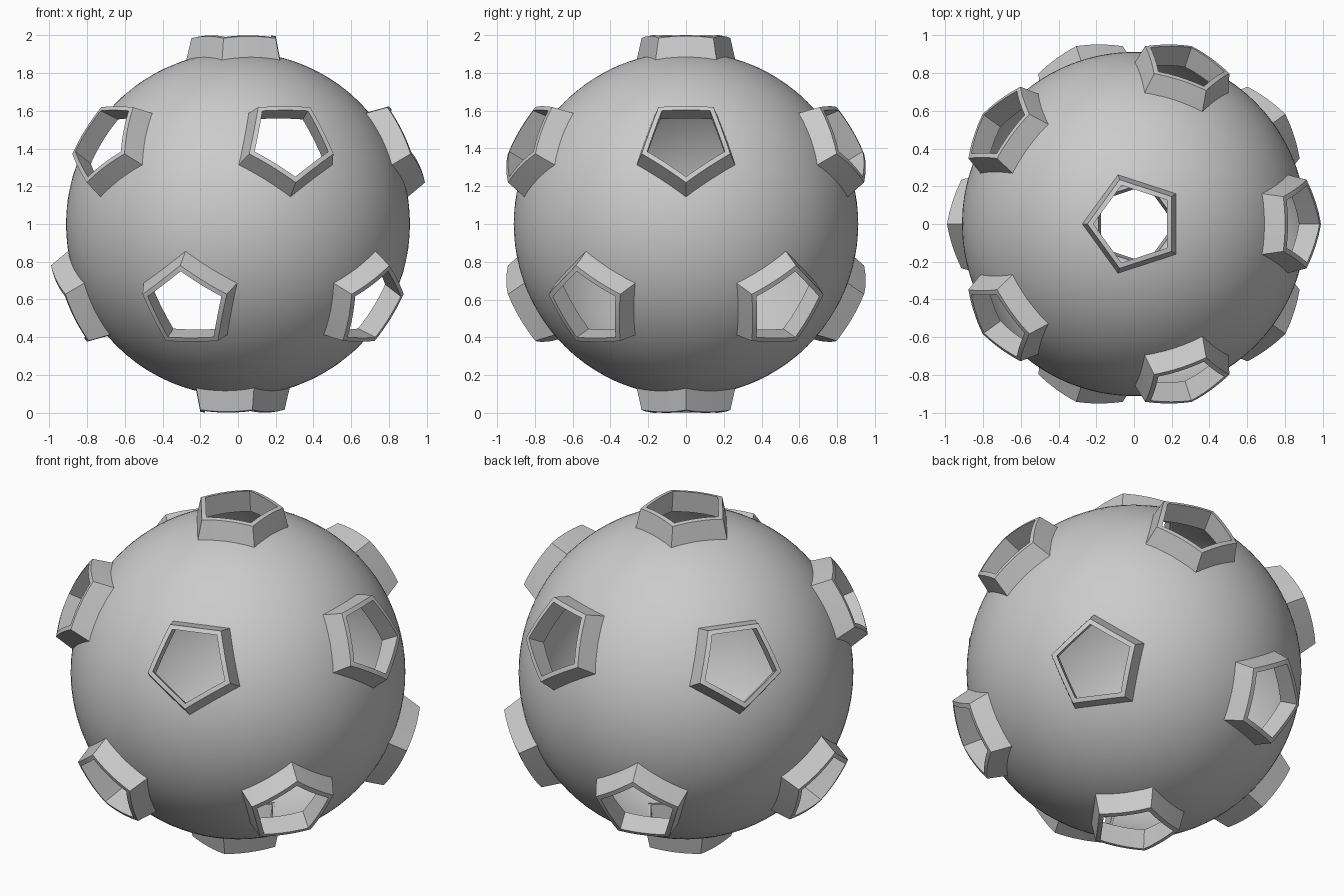
import bpy, bmesh
from math import cos, sin, pi, radians, sqrt, atan
from mathutils import Matrix, Vector

cube = bpy.data.objects.get("Cube")
if cube:
    bpy.data.objects.remove(cube)

CENTRE = Matrix.Translation((0, 0, 1))
OUTER, INNER, TIP = 0.912, 0.892, 1.015   # shell radii and radius of the rims
STEPS = 8                                 # segments along one pentagon side

grey = bpy.data.materials.new("plain_grey")
grey.use_nodes = True
grey.diffuse_color = (0.6, 0.6, 0.6, 1)
grey.node_tree.nodes["Principled BSDF"].inputs["Base Color"].default_value = (0.6, 0.6, 0.6, 1)


def make_object(name, bm):
    bmesh.ops.recalc_face_normals(bm, faces=bm.faces[:])
    mesh = bpy.data.meshes.new(name)
    bm.to_mesh(mesh)
    bm.free()
    mesh.materials.append(grey)
    obj = bpy.data.objects.new(name, mesh)
    bpy.context.collection.objects.link(obj)
    return obj


def smooth(obj):
    bpy.ops.object.select_all(action='DESELECT')
    obj.select_set(True)
    bpy.context.view_layer.objects.active = obj
    bpy.ops.object.shade_smooth_by_angle(angle=radians(30))


def pentagon(radius, steps, turn):
    """Outline points of a pentagon, each side split into equal steps."""
    corners = [Vector((cos(turn + k * 2 * pi / 5), sin(turn + k * 2 * pi / 5), 0)) * radius
               for k in range(5)]
    return [corners[k].lerp(corners[(k + 1) % 5], s / steps)
            for k in range(5) for s in range(steps)]


def on_sphere(p, radius):
    return Vector((p.x, p.y, sqrt(radius ** 2 - p.x ** 2 - p.y ** 2)))


def bridge(bm, a, b):
    n = len(a)
    for i in range(n):
        bm.faces.new((a[i], a[(i + 1) % n], b[(i + 1) % n], b[i]))


# Twelve directions: two poles and two staggered rings of five
tilt = pi / 2 - atan(0.5)
places = [("top_port", Matrix.Identity(4), pi),
          ("bottom_port", Matrix.Rotation(pi, 4, 'Y'), pi)]
for k in range(5):
    spin = k * 2 * pi / 5
    places.append((f"upper_port_{k + 1}",
                   Matrix.Rotation(spin, 4, 'Z') @ Matrix.Rotation(tilt, 4, 'Y'), 0))
    places.append((f"lower_port_{k + 1}",
                   Matrix.Rotation(spin + pi / 5, 4, 'Z') @ Matrix.Rotation(pi - tilt, 4, 'Y'), pi))

# Tapered pentagonal collars with rims that follow a sphere
PROFILE = [(0.277, 0.9), (0.247, TIP), (0.216, TIP), (0.234, INNER)]
for name, turn_to, turn in places:
    bm = bmesh.new()
    rings = [[bm.verts.new(on_sphere(p, r)) for p in pentagon(size, STEPS, turn)]
             for size, r in PROFILE]
    for i in range(len(rings)):
        bridge(bm, rings[i], rings[(i + 1) % len(rings)])
    bm.transform(CENTRE @ turn_to)
    smooth(make_object(name, bm))

# Hollow ball
bm = bmesh.new()
for radius in (OUTER, INNER):
    bmesh.ops.create_icosphere(bm, subdivisions=5, radius=radius, matrix=CENTRE)
shell = make_object("ball_shell", bm)
# Turn the inner skin so that it faces the cavity
bm = bmesh.new()
bm.from_mesh(shell.data)
for f in bm.faces:
    out = f.calc_center_median() - Vector((0, 0, 1))
    if (f.normal.dot(out) > 0) != (out.length > (OUTER + INNER) / 2):
        f.normal_flip()
bm.to_mesh(shell.data)
bm.free()

# Pentagonal cutters open the ball under each collar
bm = bmesh.new()
for name, turn_to, turn in places:
    rings = [[bm.verts.new(CENTRE @ turn_to @ (p + Vector((0, 0, z))))
              for p in pentagon(0.25, 1, turn)] for z in (0.7, 1.1)]
    bridge(bm, *rings)
    for ring in rings:
        bm.faces.new(ring)
cutter = make_object("port_cutter", bm)
cutter.hide_render = True

cut = shell.modifiers.new("ports", 'BOOLEAN')
cut.operation = 'DIFFERENCE'
cut.solver = 'EXACT'
cut.object = cutter
bpy.context.view_layer.objects.active = shell
bpy.ops.object.modifier_apply(modifier=cut.name)
bpy.data.objects.remove(cutter)
smooth(shell)
